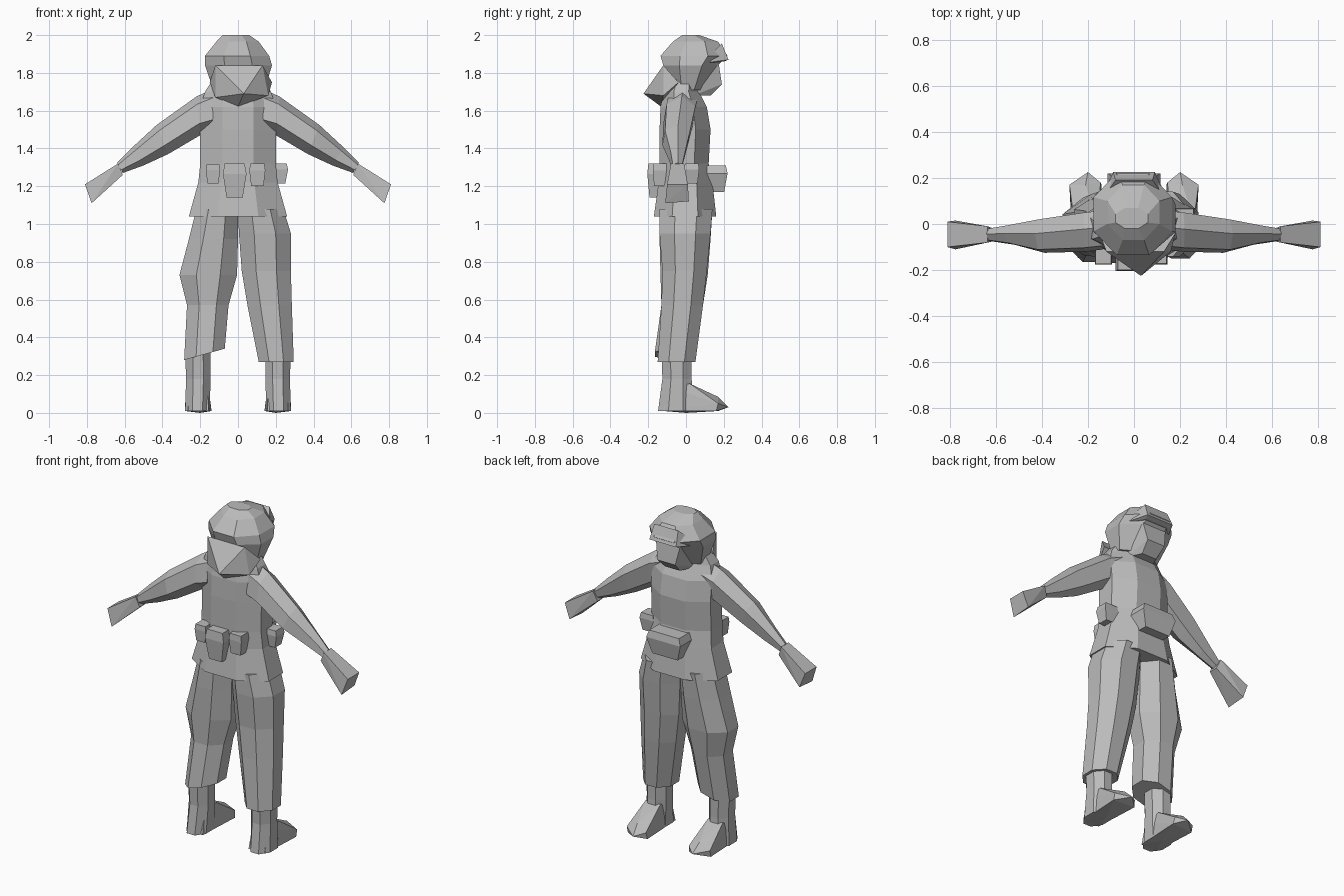
import bpy, bmesh, math
from mathutils import Vector

grey = bpy.data.materials.new("plain_grey")
grey.diffuse_color = (0.5, 0.5, 0.5, 1)


def finish(name, bm):
    bmesh.ops.recalc_face_normals(bm, faces=bm.faces)
    me = bpy.data.meshes.new(name)
    bm.to_mesh(me)
    bm.free()
    me.materials.append(grey)
    ob = bpy.data.objects.new(name, me)
    bpy.context.collection.objects.link(ob)
    return ob


def loft(name, rings):
    """Skin a list of equal-sized point rings and cap both ends."""
    bm = bmesh.new()
    loops = [[bm.verts.new(p) for p in r] for r in rings]
    n = len(loops[0])
    for a, b in zip(loops, loops[1:]):
        for i in range(n):
            j = (i + 1) % n
            bm.faces.new((a[i], a[j], b[j], b[i]))
    bm.faces.new(loops[0])
    bm.faces.new(loops[-1])
    return finish(name, bm)


def hull(name, points):
    bm = bmesh.new()
    for p in points:
        bm.verts.new(p)
    res = bmesh.ops.convex_hull(bm, input=bm.verts)
    loose = [v for v in bm.verts if not v.link_faces]
    bmesh.ops.delete(bm, geom=loose, context='VERTS')
    return finish(name, bm)


def flat_ring(z, x0, x1, y0, y1, n=8, tilt=0.0):
    """Horizontal ring filling the given x and y range."""
    k = 1 / math.cos(math.pi / n)
    out = []
    for i in range(n):
        a = 2 * math.pi * (i + 0.5) / n
        c, s = k * math.cos(a), k * math.sin(a)
        out.append(((x0 + x1) / 2 + c * (x1 - x0) / 2,
                    (y0 + y1) / 2 + s * (y1 - y0) / 2, z + tilt * c))
    return out


def stack(name, rows, n=8):
    return loft(name, [flat_ring(*r[:5], n, r[5] if len(r) > 5 else 0) for r in rows])


# jacket with flared hem and collar
stack("jacket", [
    (1.04, -0.26, 0.26, -0.17, 0.16),
    (1.22, -0.21, 0.21, -0.145, 0.14),
    (1.32, -0.20, 0.20, -0.14, 0.12),
    (1.50, -0.20, 0.20, -0.14, 0.13),
    (1.62, -0.20, 0.20, -0.135, 0.11),
    (1.70, -0.175, 0.175, -0.12, 0.07),
    (1.77, -0.13, 0.13, -0.09, 0.06)])

# baggy trouser legs, each with its own stance
stack("left_trouser_leg", [
    (1.08, -0.22, 0.00, -0.14, 0.14),
    (0.92, -0.26, 0.00, -0.14, 0.13),
    (0.73, -0.31, -0.005, -0.135, 0.115),
    (0.57, -0.27, -0.05, -0.13, 0.09),
    (0.31, -0.285, -0.07, -0.165, 0.05, 0.03)])
stack("right_trouser_leg", [
    (1.08, 0.00, 0.24, -0.14, 0.14),
    (0.95, 0.005, 0.28, -0.14, 0.13),
    (0.75, 0.02, 0.28, -0.125, 0.11),
    (0.57, 0.05, 0.285, -0.13, 0.09),
    (0.27, 0.11, 0.295, -0.15, 0.05)])

# helmet and face
stack("helmet", [
    (2.00, -0.08, 0.06, -0.02, 0.07),
    (1.965, -0.115, 0.11, -0.07, 0.17),
    (1.89, -0.175, 0.165, -0.135, 0.22),
    (1.84, -0.175, 0.18, -0.12, 0.17),
    (1.71, -0.13, 0.14, -0.07, 0.09)])
hull("helmet_brim", [(sx * x, y, z) for sx in (-1, 1) for x, y, z in (
    (0.09, 0.225, 1.87), (0.08, 0.19, 1.955), (0.16, 0.08, 1.85), (0.08, 0.2, 1.86))])
hull("face", [(sx * x, y, z) for sx in (-1, 1) for x, y, z in (
    (0.09, 0.04, 1.68), (0.09, 0.04, 1.87), (0.085, 0.17, 1.87),
    (0.06, 0.19, 1.74), (0.05, 0.13, 1.68))])

# folded hood hanging behind the neck
hull("folded_hood", [
    (-0.12, -0.12, 1.84), (0.13, -0.12, 1.84), (0.18, -0.04, 1.75),
    (0.16, -0.12, 1.68), (0.0, -0.13, 1.62), (-0.12, -0.12, 1.67),
    (-0.15, -0.04, 1.75), (0.03, -0.225, 1.69)])

for side, s in (("left", -1), ("right", 1)):
    # sleeve: rows of x shift at top, x at bottom, y range, z range
    rings = []
    for xt, xb, y0, y1, zt, zb in (
            (0.12, 0.14, -0.11, 0.06, 1.72, 1.48),
            (0.22, 0.20, -0.12, 0.05, 1.675, 1.47),
            (0.43, 0.37, -0.125, 0.02, 1.525, 1.37),
            (0.56, 0.50, -0.09, -0.005, 1.405, 1.31),
            (0.64, 0.61, -0.075, -0.02, 1.325, 1.27)):
        ring = []
        for u, v in ((1, 0.15), (0.5, 1), (-0.6, 0.8), (-1, 0), (-0.4, -1), (0.6, -0.8)):
            t = (u + 1) / 2
            ring.append((s * (xb + (xt - xb) * t),
                         (y0 + y1) / 2 + v * (y1 - y0) / 2, zb + (zt - zb) * t))
        rings.append(ring)
    loft(side + "_sleeve", rings)

    # mitten hand
    hull(side + "_hand", [(s * x, y, z) for x, y, z in (
        (0.635, -0.08, 1.32), (0.635, -0.01, 1.32), (0.61, -0.075, 1.26), (0.61, -0.02, 1.26),
        (0.81, -0.10, 1.21), (0.81, 0.01, 1.21), (0.775, -0.11, 1.11), (0.775, 0.015, 1.12))])

    # boot shaft and foot
    stack(side + "_boot_shaft", [
        (0.34, *sorted((s * 0.145, s * 0.28)), -0.13, 0.03),
        (0.18, *sorted((s * 0.145, s * 0.275)), -0.125, 0.03),
        (0.01, *sorted((s * 0.15, s * 0.28)), -0.148, 0.04)])
    hull(side + "_boot_foot", [(s * x, y, z) for x, y, z in (
        (0.155, -0.12, 0.01), (0.265, -0.12, 0.01), (0.14, 0.17, 0.01), (0.28, 0.16, 0.01),
        (0.20, 0.225, 0.03), (0.145, 0.18, 0.05), (0.28, 0.17, 0.05), (0.21, 0.17, 0.085),
        (0.16, 0.02, 0.155), (0.26, 0.02, 0.155), (0.16, -0.09, 0.14), (0.26, -0.09, 0.14),
        (0.2, 0.0, 0.0)) ])


def pouch(name, x0, x1, y0, y1, z0, z1, taper):
    """Belt pouch narrowing towards the bottom."""
    pts = []
    for z, t in ((z0, taper), (z0 + (z1 - z0) * 0.7, 0), (z1, taper * 0.5)):
        pts += [(x, y, z) for x in (x0 + t, x1 - t) for y in (y0 + t * 0.6, y1 - t * 0.6)]
    hull(name, pts)


# belt pouches
pouch("back_middle_pouch", -0.08, 0.045, -0.205, -0.12, 1.14, 1.32, 0.02)
pouch("back_left_pouch", -0.17, -0.095, -0.175, -0.10, 1.215, 1.315, 0.008)
pouch("back_right_pouch", 0.06, 0.145, -0.175, -0.10, 1.20, 1.32, 0.01)
pouch("hip_pouch", 0.17, 0.265, -0.01, 0.07, 1.215, 1.32, 0.015)
pouch("front_pouch", -0.115, 0.115, 0.09, 0.22, 1.17, 1.31, 0.03)
